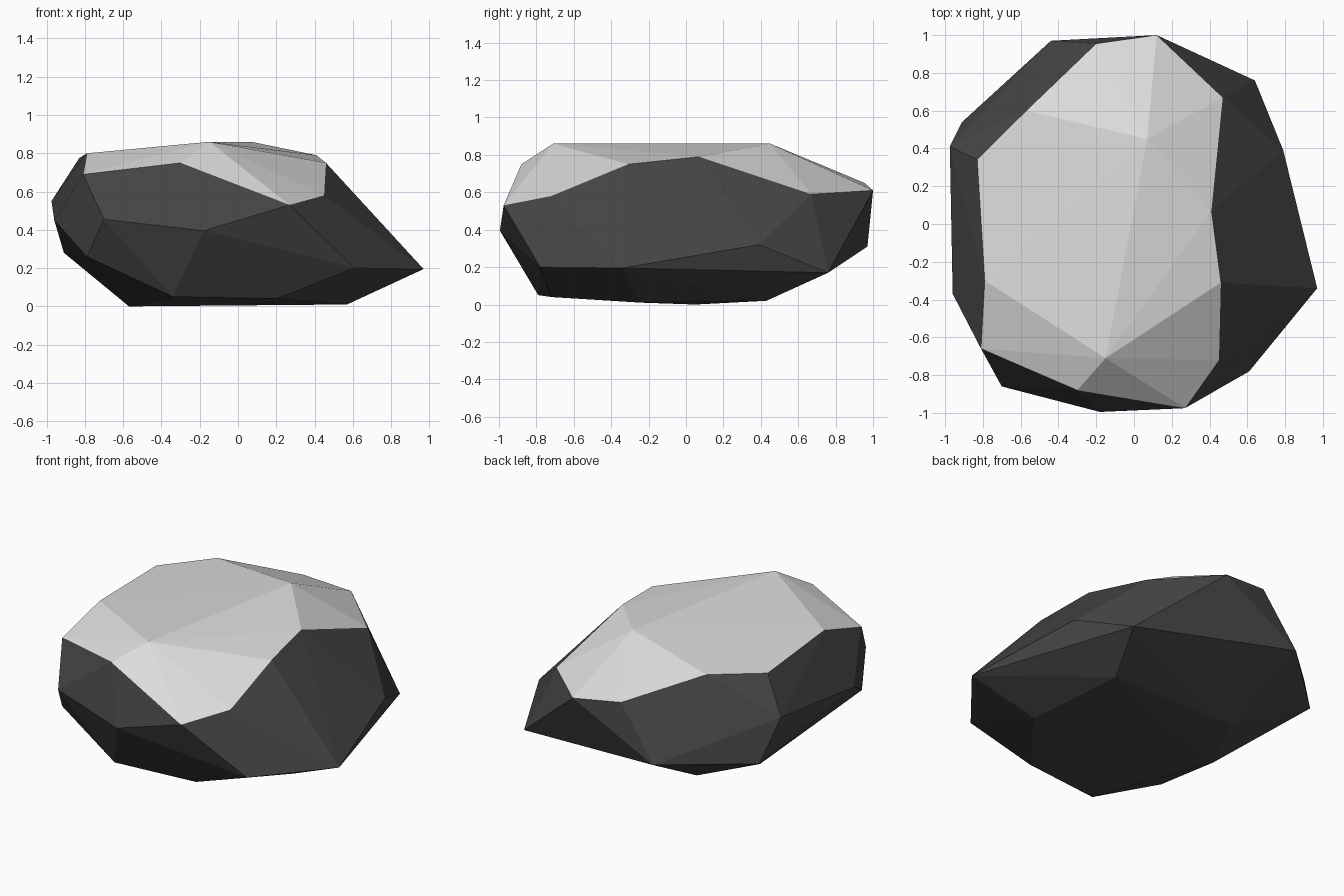
import bpy
import bmesh

cube = bpy.data.objects.get("Cube")
if cube:
    bpy.data.objects.remove(cube, do_unlink=True)


def make_material(name, value):
    mat = bpy.data.materials.new(name)
    mat.use_nodes = True
    colour = (value, value, value, 1)
    mat.diffuse_color = colour
    mat.node_tree.nodes["Principled BSDF"].inputs["Base Color"].default_value = colour
    return mat


# Corners of the pale cap: its rim, then its two peaks
cap_corners = [
    (.12, 1, .61), (.47, .67, .59), (.41, .07, .79), (.46, -.31, .75),
    (.45, -.72, .58), (.27, -.975, .53), (-.3, -.88, .75), (-.81, -.66, .69),
    (-.79, -.3, .8), (-.83, .34, .775), (-.57, .6, .795), (-.2, .955, .65),
    (-.15, -.71, .86), (.07, .45, .86),
]
# Widest ring of the boulder
girth_corners = [
    (.64, .76, .17), (.79, .39, .32), (.97, -.34, .195), (.61, -.78, .2),
    (-.18, -.995, .395), (-.7, -.86, .455), (-.96, -.37, .45),
    (-.975, .41, .55), (-.91, .54, .28), (-.44, .97, .31),
]
# Underside
base_corners = [
    (-.79, -.69, .26), (-.34, -.79, .05), (.2, -.72, .04),
    (.57, -.24, .01), (.5, .43, .02), (-.38, .43, .02), (-.57, .05, 0),
]

# Faceted boulder wrapped around its corners
bm = bmesh.new()
cap = {bm.verts.new(p) for p in cap_corners}
for p in girth_corners + base_corners:
    bm.verts.new(p)
hull = bmesh.ops.convex_hull(bm, input=bm.verts[:])
loose = [v for v in bm.verts if not v.link_faces]
bmesh.ops.delete(bm, geom=loose, context='VERTS')
bmesh.ops.recalc_face_normals(bm, faces=bm.faces[:])

# Upward faces lying wholly within the cap are pale
for face in bm.faces:
    face.smooth = False
    pale = face.normal.z > .6 and all(v in cap for v in face.verts)
    face.material_index = 1 if pale else 0

mesh = bpy.data.meshes.new("boulder")
bm.to_mesh(mesh)
bm.free()
mesh.materials.append(make_material("dark stone", .06))
mesh.materials.append(make_material("pale cap", .72))
boulder = bpy.data.objects.new("boulder", mesh)
bpy.context.collection.objects.link(boulder)
